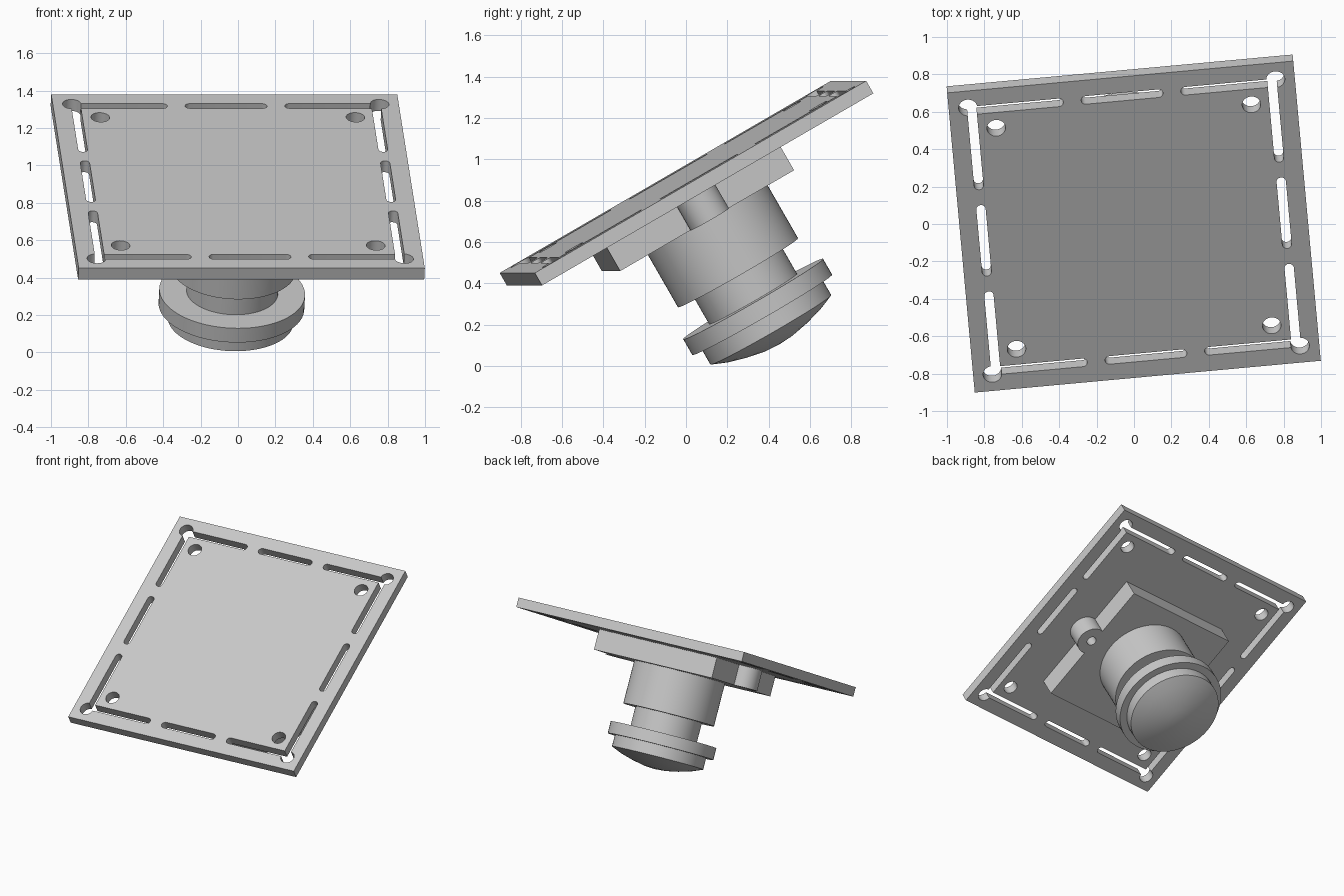
import bpy, bmesh, math
from mathutils import Matrix, Vector

old = bpy.data.objects.get("Cube")
if old:
    bpy.data.objects.remove(old, do_unlink=True)

grey = bpy.data.materials.new("light_grey")
grey.use_nodes = True
grey.diffuse_color = (0.58, 0.58, 0.58, 1)
grey.node_tree.nodes["Principled BSDF"].inputs["Base Color"].default_value = (0.58, 0.58, 0.58, 1)

# Local frame: plate top lies on local z = 0, tilted back and slightly turned
FRAME = (Matrix.Translation((0, -0.015, 0.915))
         @ Matrix.Rotation(math.radians(5.25), 4, 'Z')
         @ Matrix.Rotation(math.radians(30), 4, 'X'))


def finish(name, bm):
    bmesh.ops.recalc_face_normals(bm, faces=bm.faces)
    mesh = bpy.data.meshes.new(name)
    bm.to_mesh(mesh)
    bm.free()
    mesh.materials.append(grey)
    obj = bpy.data.objects.new(name, mesh)
    bpy.context.collection.objects.link(obj)
    obj.matrix_world = FRAME
    return obj


def prism(name, outline, low, high):
    """Extrude a flat outline from height low to high."""
    bm = bmesh.new()
    face = bm.faces.new([bm.verts.new((x, y, low)) for x, y in outline])
    ext = bmesh.ops.extrude_face_region(bm, geom=[face])
    tops = [g for g in ext["geom"] if isinstance(g, bmesh.types.BMVert)]
    bmesh.ops.translate(bm, verts=tops, vec=(0, 0, high - low))
    return finish(name, bm)


def rect(x0, x1, y0, y1):
    return [(x0, y0), (x1, y0), (x1, y1), (x0, y1)]


def circle(x, y, r, n=32):
    return [(x + r * math.cos(math.tau * i / n), y + r * math.sin(math.tau * i / n)) for i in range(n)]


def slot(start, end, offset, r, turn):
    """Rounded slot outline along local x, turned in quarter steps."""
    pts = []
    for cx, a0 in ((end, -90), (start, 90)):
        for i in range(9):
            a = math.radians(a0 + 22.5 * i)
            pts.append(Vector((cx + r * math.cos(a), offset + r * math.sin(a))))
    rot = Matrix.Rotation(turn * math.pi / 2, 2)
    return [tuple(rot @ p) for p in pts]


def combine(obj, tool, operation):
    """Apply a boolean with the tool, then drop the tool."""
    tool.hide_render = True
    mod = obj.modifiers.new("cut", 'BOOLEAN')
    mod.operation, mod.object, mod.solver = operation, tool, 'EXACT'
    bpy.context.view_layer.objects.active = obj
    bpy.ops.object.modifier_apply(modifier=mod.name)
    bpy.data.objects.remove(tool, do_unlink=True)


def smooth(obj, degrees=30):
    bpy.ops.object.select_all(action='DESELECT')
    obj.select_set(True)
    bpy.context.view_layer.objects.active = obj
    bpy.ops.object.shade_smooth_by_angle(angle=math.radians(degrees))


# Square plate with corner holes, inner holes and edge slots
HALF, THICK = 0.929, 0.07
plate = prism("mounting_plate", rect(-HALF, HALF, -HALF, HALF), -THICK, 0)
for turn in range(4):
    for start, end in ((-0.80, -0.34), (-0.195, 0.195), (0.34, 0.80)):
        combine(plate, prism("slot_cutter", slot(start, end, 0.806, 0.025, turn), -0.2, 0.1), 'DIFFERENCE')
for sx in (-1, 1):
    for sy in (-1, 1):
        for d in (0.826, 0.685):
            combine(plate, prism("hole_cutter", circle(sx * d, sy * d, 0.05), -0.2, 0.1), 'DIFFERENCE')
smooth(plate)

# Square block under the plate with a drilled round boss on each side
BASE = -0.22
block = prism("base_block", rect(-0.485, 0.485, -0.53, 0.445), BASE, -THICK)
for side in (-1, 1):
    x = side * 0.505
    combine(block, prism("boss", circle(x, -0.03, 0.107, 48), BASE, -THICK), 'UNION')
    combine(block, prism("boss_hole_cutter", circle(x, -0.03, 0.035), BASE - 0.1, BASE + 0.12), 'DIFFERENCE')
smooth(block)

# Stepped round stem, flange and domed foot, turned from one profile
profile = [(0, BASE), (0.335, BASE), (0.335, -0.535), (0.245, -0.535), (0.245, -0.682),
           (0.39, -0.682), (0.39, -0.77), (0.337, -0.77), (0.337, -0.854),
           (0.26, -0.886), (0.17, -0.912), (0.08, -0.93), (0, -0.936)]
bm = bmesh.new()
verts = [bm.verts.new((r, 0, z)) for r, z in profile]
edges = [bm.edges.new(pair) for pair in zip(verts, verts[1:])]
bmesh.ops.spin(bm, geom=verts + edges, cent=(0, 0, 0), axis=(0, 0, 1), angle=math.tau, steps=72)
bmesh.ops.remove_doubles(bm, verts=bm.verts, dist=0.0005)
stem = finish("stem_and_foot", bm)
smooth(stem)
